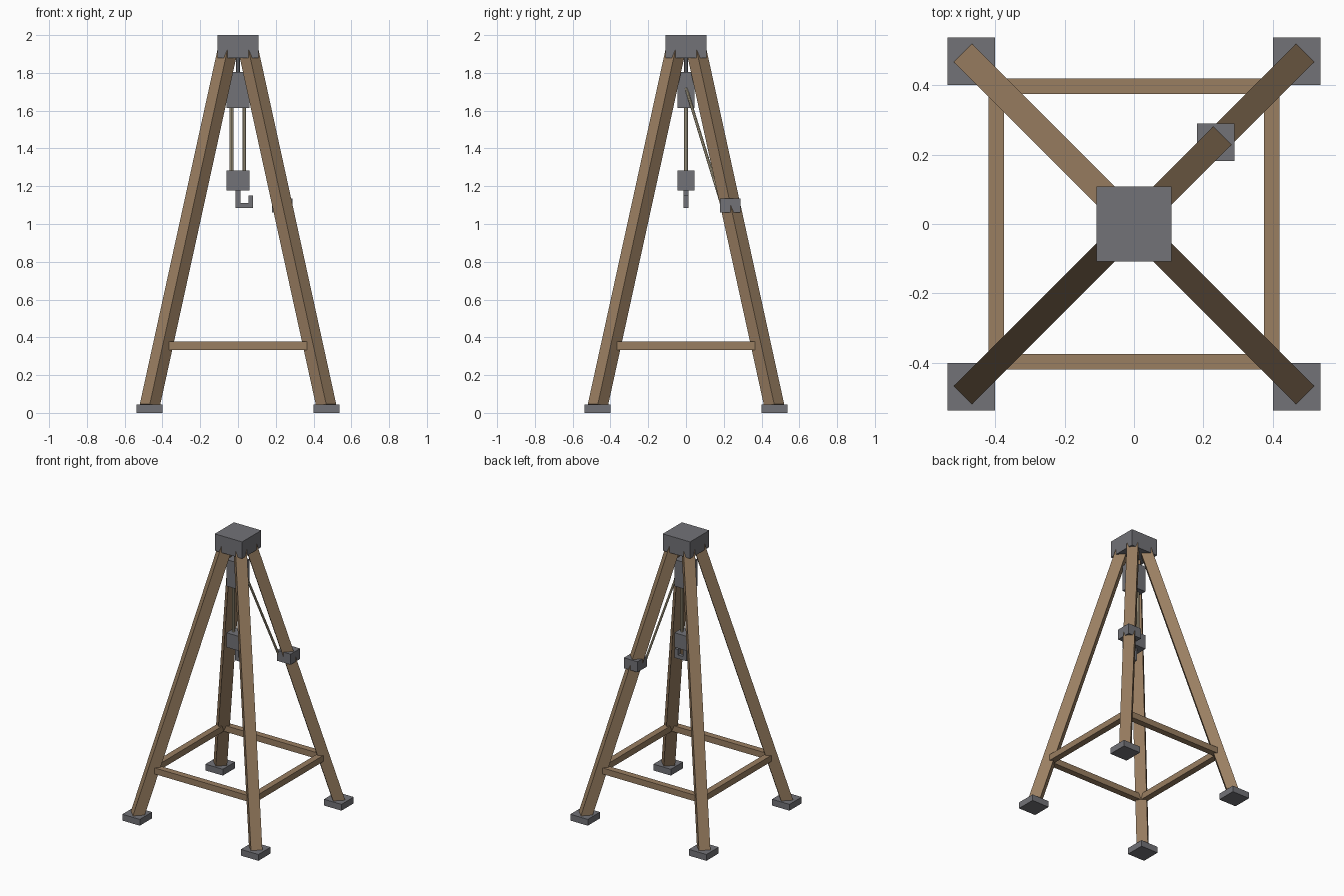
import bpy
from mathutils import Vector, Matrix

cube = bpy.data.objects.get("Cube")
if cube:
    bpy.data.objects.remove(cube, do_unlink=True)


def material(name, r, g, b):
    m = bpy.data.materials.new(name)
    m.use_nodes = True
    m.diffuse_color = (r, g, b, 1)
    m.node_tree.nodes["Principled BSDF"].inputs["Base Color"].default_value = (r, g, b, 1)
    return m


wood = material("brown wood", 0.32, 0.21, 0.12)
iron = material("grey iron", 0.17, 0.17, 0.185)
hemp = material("pale rope", 0.50, 0.43, 0.29)


def box(name, low, high, mat):
    """Box between two opposite corners."""
    low, high = Vector(low), Vector(high)
    bpy.ops.mesh.primitive_cube_add(size=1, location=(low + high) / 2)
    ob = bpy.context.object
    ob.name = name
    ob.data.transform(Matrix.Diagonal((*(high - low), 1)))
    ob.data.materials.append(mat)
    return ob


def beam(name, start, end, width, mat):
    """Square beam whose sides stay level while it leans from start to end."""
    start, end = Vector(start), Vector(end)
    z = (end - start).normalized()
    x = Vector((0, 0, 1)).cross(z).normalized()
    turn = Matrix((x, z.cross(x), z)).transposed().to_4x4()
    half = Vector((width, width, (end - start).length)) / 2
    ob = box(name, -half, half, mat)
    ob.matrix_world = Matrix.Translation((start + end) / 2) @ turn
    return ob


def rod(name, start, end, radius, mat):
    """Round rod or rope between two points."""
    start, end = Vector(start), Vector(end)
    span = end - start
    bpy.ops.mesh.primitive_cylinder_add(
        vertices=8, radius=radius, depth=span.length, location=(start + end) / 2,
        rotation=span.to_track_quat("Z", "Y").to_euler())
    ob = bpy.context.object
    ob.name = name
    ob.data.materials.append(mat)
    bpy.ops.object.shade_smooth_by_angle()
    return ob


# Leaning legs, each standing on a square foot
for side, sx in (("left", 1), ("right", -1)):
    for end, sy in (("front", -1), ("back", 1)):
        label = f"{end}_{side}"
        beam(f"leg_{label}", (0.468 * sx, 0.468 * sy, 0.035),
             (0.05 * sx, 0.05 * sy, 1.943), 0.075, wood)
        cx, cy = 0.469 * sx, 0.469 * sy
        box(f"foot_{label}", (cx - 0.069, cy - 0.069, 0),
            (cx + 0.069, cy + 0.069, 0.045), iron)

# Brace frame between the legs
B, W = 0.397, 0.0225
for name, s in (("front", -1), ("back", 1)):
    box(f"brace_{name}", (-B, s * B - W, 0.333), (B, s * B + W, 0.377), wood)
for name, s in (("right", -1), ("left", 1)):
    box(f"brace_{name}", (s * B - W, -B, 0.333), (s * B + W, B, 0.377), wood)

# Top cap and the upper pulley block below it
box("top_cap", (-0.108, -0.108, 1.88), (0.108, 0.108, 2), iron)
rod("hanger", (0, 0, 1.79), (0, 0, 1.89), 0.01, iron)
box("upper_block", (-0.061, -0.045, 1.615), (0.061, 0.045, 1.805), iron)

# Lower block on two ropes
for name, x in (("right", -0.034), ("left", 0.033)):
    rod(f"hoist_rope_{name}", (x, 0, 1.27), (x, 0, 1.62), 0.01, hemp)
box("lower_block", (-0.061, -0.045, 1.178), (0.061, 0.045, 1.282), iron)

# Square hook
box("hook_shank", (-0.014, -0.014, 1.086), (0.012, 0.014, 1.18), iron)
box("hook_base", (0.012, -0.014, 1.086), (0.08, 0.014, 1.112), iron)
box("hook_tip", (0.055, -0.014, 1.112), (0.08, 0.014, 1.152), iron)

# Winch on the back left leg and the rope leading to it
box("winch", (0.181, 0.181, 1.06), (0.289, 0.289, 1.135), iron)
rod("winch_rope", (0.055, 0, 1.72), (0.19, 0.19, 1.1), 0.008, hemp)
